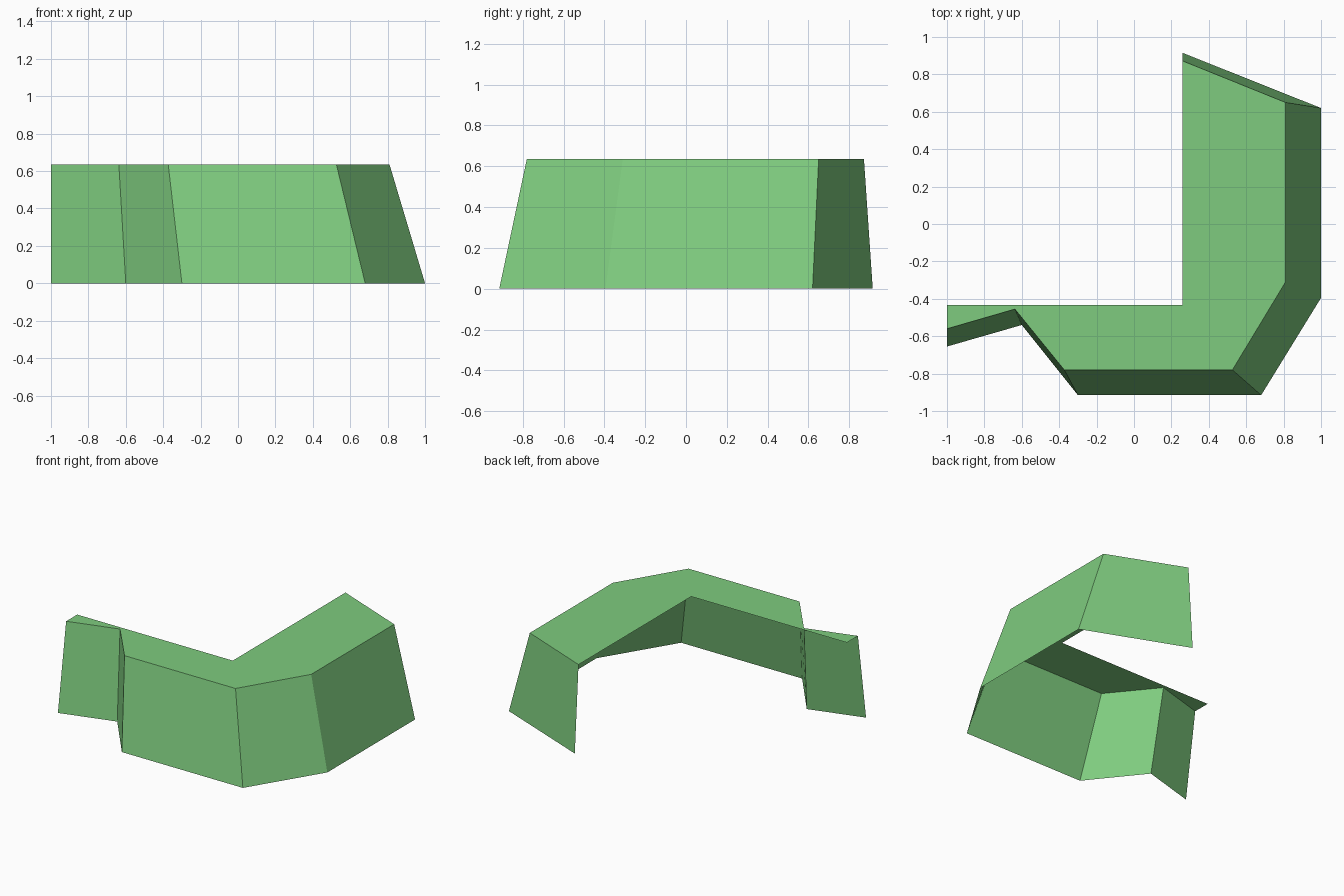
import bpy
import bmesh

cube = bpy.data.objects.get("Cube")
if cube:
    bpy.data.objects.remove(cube, do_unlink=True)

HEIGHT = 0.635

# Grass green
grass = bpy.data.materials.new("grass_green")
grass.use_nodes = True
color = (0.21, 0.6, 0.21, 1.0)
grass.diffuse_color = color
bsdf = grass.node_tree.nodes["Principled BSDF"]
bsdf.inputs["Base Color"].default_value = color
bsdf.inputs["Roughness"].default_value = 0.9

# Outer outline at the foot and at the rim of the sloping wall
foot = [(-1, -.655), (-.6, -.54), (-.3, -.915), (.68, -.915),
        (1, -.395), (1, .62), (.26, .915)]
rim = [(-1, -.56), (-.637, -.455), (-.373, -.78), (.526, -.78),
       (.81, -.31), (.81, .65), (.26, .872)]
# Inner outline of the flat top, open underneath
inner = [(.26, -.432), (-1, -.432)]


def ring(bm, points, z):
    return [bm.verts.new((x, y, z)) for x, y in points]


def finish(name, bm):
    mesh = bpy.data.meshes.new(name)
    bm.to_mesh(mesh)
    bm.free()
    mesh.materials.append(grass)
    obj = bpy.data.objects.new(name, mesh)
    bpy.context.collection.objects.link(obj)


# Sloping outer wall
bm = bmesh.new()
low, high = ring(bm, foot, 0), ring(bm, rim, HEIGHT)
for i in range(len(low) - 1):
    bm.faces.new((low[i], low[i + 1], high[i + 1], high[i]))
finish("sloping_wall", bm)

# Flat L-shaped top
bm = bmesh.new()
bm.faces.new(ring(bm, rim + inner, HEIGHT))
finish("flat_top", bm)
